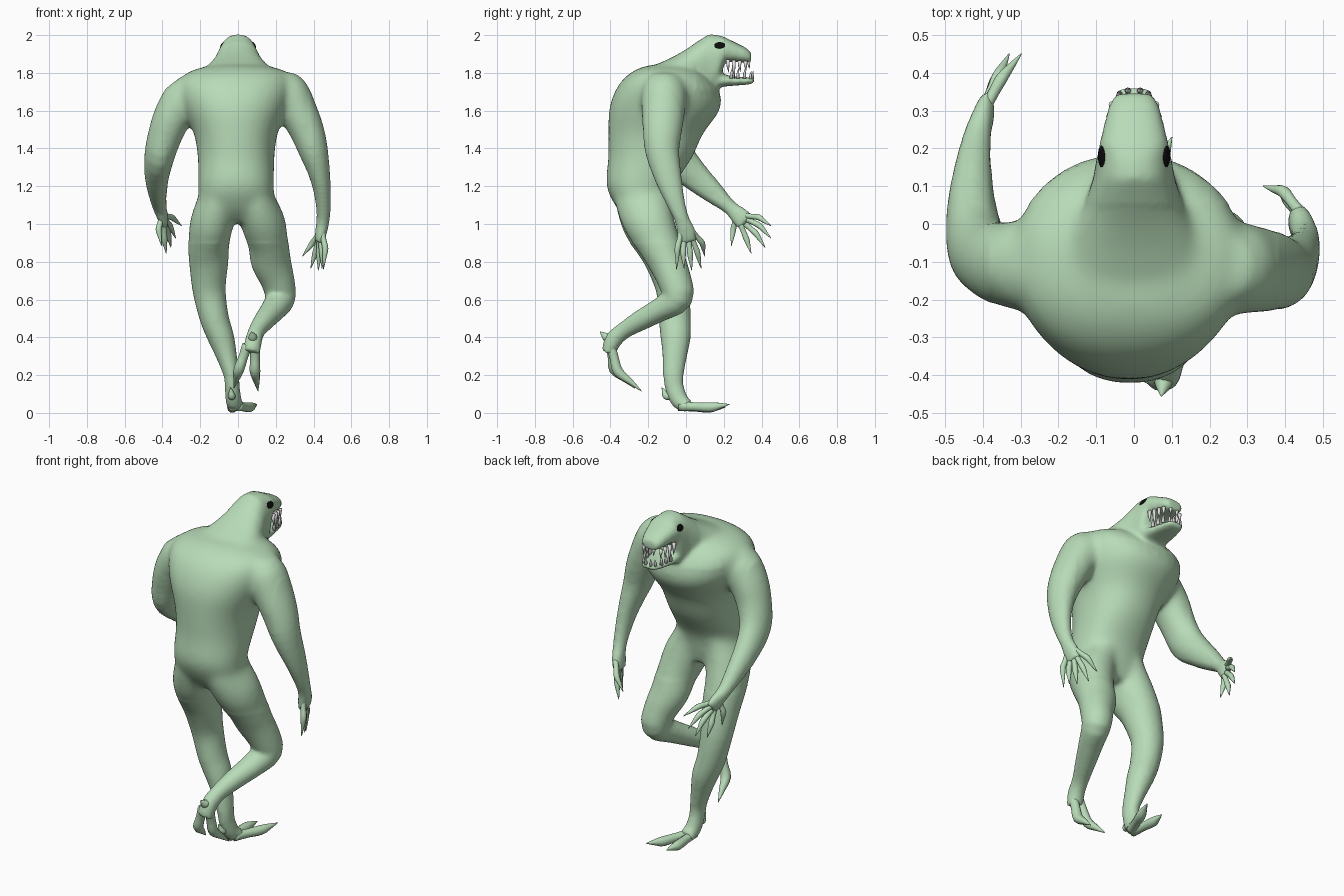
import bpy, bmesh, math
from mathutils import Vector


def material(name, rgb):
    m = bpy.data.materials.new(name)
    m.diffuse_color = (*rgb, 1)
    return m


SKIN = material("pale green skin", (0.48, 0.71, 0.48))
TOOTH = material("off white tooth", (0.75, 0.76, 0.74))
BLACK = material("black eye", (0.004, 0.004, 0.004))


def refine(rings, n=3):
    """Catmull-Rom interpolation between rings."""
    out = []
    for i in range(len(rings) - 1):
        q = [rings[min(max(i + k, 0), len(rings) - 1)] for k in (-1, 0, 1, 2)]
        for s in range(n):
            t = s / n
            out.append(tuple(0.5 * (2 * b + (c - a) * t + (2 * a - 5 * b + 4 * c - d) * t * t
                                    + (3 * b - a - 3 * c + d) * t ** 3) for a, b, c, d in zip(*q)))
    return out + [rings[-1]]


def spow(v, p):
    return math.copysign(abs(v) ** (2 / p), v)


def tube(bm, rings, normal=None, sides=32, p=2.0, curved=True):
    """Closed loft through (x, y, z, radius_x, radius_other) rings."""
    if curved:
        rings = refine(rings)
    pts = [Vector(r[:3]) for r in rings]
    loops = []
    for i, r in enumerate(rings):
        if normal:
            t = Vector(normal)
        else:
            a, b = pts[max(i - 1, 0)], pts[min(i + 1, len(pts) - 1)]
            t = (b - a).normalized()
        side = (Vector((1, 0, 0)) - t * t.x).normalized()
        up = t.cross(side)
        loop = []
        for k in range(sides):
            a = 2 * math.pi * k / sides
            co = pts[i] + side * r[3] * spow(math.cos(a), p) + up * r[4] * spow(math.sin(a), p)
            loop.append(bm.verts.new(co))
        loops.append(loop)
    for l0, l1 in zip(loops, loops[1:]):
        for k in range(sides):
            n = (k + 1) % sides
            bm.faces.new((l0[k], l0[n], l1[n], l1[k]))
    bm.faces.new(loops[0][::-1])
    bm.faces.new(loops[-1])


def finish(bm, name, mat):
    bmesh.ops.recalc_face_normals(bm, faces=bm.faces)
    me = bpy.data.meshes.new(name)
    bm.to_mesh(me)
    bm.free()
    me.materials.append(mat)
    ob = bpy.data.objects.new(name, me)
    bpy.context.collection.objects.link(ob)
    for q in me.polygons:
        q.use_smooth = True
    return ob


def digit(bm, base, mid, tip, r):
    """Finger or toe: fleshy to the knuckle, then tapering into a claw."""
    a, m, t = Vector(base), Vector(mid), Vector(tip)
    c = m.lerp(t, 0.5)
    rings = [(*a, r, r), (*a.lerp(m, 0.5), r * 0.9, r * 0.9), (*m, r, r),
             (*c, r * 0.6, r * 0.6), (*t, 0.0015, 0.0015)]
    tube(bm, rings, sides=10)


bm = bmesh.new()
# torso
tube(bm, [(0, -.2, 1.01, .12, .09), (-.01, -.228, 1.08, .19, .135), (-.01, -.243, 1.2, .2, .178),
          (-.01, -.19, 1.35, .203, .222), (-.012, -.16, 1.48, .222, .252), (-.015, -.115, 1.6, .275, .293),
          (-.015, -.1, 1.69, .305, .282), (-.01, -.1, 1.765, .3, .235), (0, -.1, 1.815, .24, .17),
          (0, -.1, 1.84, .13, .1)], normal=(0, 0, 1), p=2.2)
# neck, skull and upper jaw
tube(bm, [(0, -.24, 1.73, .24, .08), (0, -.15, 1.745, .215, .102), (0, -.06, 1.765, .185, .125),
          (0, .0, 1.782, .158, .143), (0, .05, 1.80, .132, .16), (0, .12, 1.832, .108, .172),
          (0, .17, 1.858, .1, .143), (0, .205, 1.923, .093, .066), (0, .27, 1.907, .078, .05),
          (0, .315, 1.894, .066, .041), (0, .345, 1.882, .048, .028)],
     normal=(0, 1, 0), p=2.4, curved=False)
# lower jaw
tube(bm, [(0, .1, 1.75, .085, .06), (0, .18, 1.76, .085, .037), (0, .25, 1.757, .075, .025),
          (0, .32, 1.757, .06, .02), (0, .362, 1.76, .043, .016)], normal=(0, 1, 0), p=2.4)
# arm on the +x side, hanging
tube(bm, [(.24, -.11, 1.79, .07, .075), (.26, -.115, 1.71, .11, .118), (.315, -.12, 1.6, .103, .117),
          (.365, -.125, 1.49, .092, .105), (.4, -.125, 1.38, .078, .09), (.438, -.09, 1.23, .052, .07),
          (.452, -.05, 1.1, .04, .048), (.45, -.02, 1.02, .035, .04), (.44, 0, .96, .032, .05),
          (.43, .008, .905, .024, .05)])
# arm on the -x side, reaching forward
tube(bm, [(-.25, -.1, 1.76, .065, .075), (-.275, -.11, 1.68, .11, .118), (-.34, -.105, 1.58, .103, .113),
          (-.385, -.09, 1.47, .092, .102), (-.415, -.055, 1.36, .081, .102), (-.428, .04, 1.26, .067, .08),
          (-.425, .14, 1.17, .052, .06), (-.415, .23, 1.09, .038, .039), (-.4, .28, 1.045, .03, .05),
          (-.388, .318, 1.008, .022, .053)])
# standing leg
tube(bm, [(-.09, -.235, 1.2, .09, .15), (-.115, -.225, 1.1, .107, .145), (-.14, -.198, 1.0, .115, .14),
          (-.155, -.15, .9, .109, .122), (-.155, -.11, .8, .104, .105), (-.153, -.07, .65, .088, .088),
          (-.125, -.06, .5, .077, .085), (-.09, -.055, .4, .07, .08), (-.06, -.06, .3, .055, .065),
          (-.035, -.067, .2, .041, .055), (-.03, -.06, .13, .04, .05), (-.022, -.03, .06, .043, .047),
          (-.01, .02, .035, .045, .032)])
# raised leg
tube(bm, [(.07, -.235, 1.2, .09, .15), (.1, -.225, 1.1, .107, .145), (.135, -.192, 1.0, .118, .135),
          (.16, -.145, .9, .107, .115), (.175, -.1, .8, .106, .1), (.21, -.06, .7, .09, .09),
          (.225, -.045, .61, .08, .082), (.19, -.13, .55, .069, .064), (.14, -.24, .49, .056, .055),
          (.1, -.33, .435, .045, .045), (.083, -.385, .385, .045, .047), (.07, -.41, .32, .048, .037)])
body = finish(bm, "body", SKIN)
mod = body.modifiers.new("fuse", 'REMESH')
mod.mode = 'VOXEL'
mod.voxel_size = 0.011
mod.use_smooth_shade = True
mod = body.modifiers.new("soften", 'SMOOTH')
mod.factor, mod.iterations = 0.5, 9
bpy.context.view_layer.objects.active = body
body.select_set(True)
for m in list(body.modifiers):
    bpy.ops.object.modifier_apply(modifier=m.name)

# blend shoulders, neck and hips more softly than hands, feet and jaws
trunk = body.vertex_groups.new(name="trunk")
trunk.add([v.index for v in body.data.vertices if v.co.z > .9 and abs(v.co.x) < .38
           and v.co.y < (.2 if v.co.z < 1.7 else .05)], 1, 'ADD')
mod = body.modifiers.new("blend", 'SMOOTH')
mod.factor, mod.iterations, mod.vertex_group = 0.5, 40, "trunk"
bpy.ops.object.modifier_apply(modifier=mod.name)
bpy.ops.object.shade_smooth()

# fingers
bm = bmesh.new()
for args in [((.44, .03, .965), (.395, .085, .90), (.342, .1, .83)),
             ((.432, .03, .93), (.41, .06, .85), (.385, .08, .765)),
             ((.432, .012, .93), (.43, .022, .84), (.425, .03, .755)),
             ((.436, -.01, .93), (.445, -.015, .85), (.445, -.01, .765)),
             ((.445, -.025, .96), (.462, -.045, .87), (.452, -.05, .76))]:
    digit(bm, *args, 0.016)
for args in [((-.392, .31, 1.045), (-.35, .385, 1.035), (-.298, .45, .99)),
             ((-.388, .325, 1.025), (-.36, .39, .99), (-.33, .45, .925)),
             ((-.388, .315, 1.0), (-.37, .37, .95), (-.355, .42, .875)),
             ((-.39, .29, .995), (-.39, .32, .92), (-.38, .345, .845)),
             ((-.405, .265, 1.04), (-.42, .25, .97), (-.405, .24, .885))]:
    digit(bm, *args, 0.016)
finish(bm, "fingers", SKIN)

# toes and heel spurs
bm = bmesh.new()
for args in [((-.005, -.03, .035), (.06, .13, .03), (.1, .23, .045), .027),
             ((-.025, -.04, .035), (-.03, .12, .027), (-.02, .21, .03), .027),
             ((-.03, -.06, .08), (-.033, -.105, .09), (-.04, -.128, .135), .02),
             ((.05, -.40, .36), (.005, -.38, .23), (-.022, -.27, .13), .028),
             ((.09, -.40, .36), (.09, -.36, .22), (.106, -.235, .115), .028),
             ((.08, -.37, .39), (.078, -.42, .4), (.072, -.455, .43), .024)]:
    digit(bm, *args)
finish(bm, "toes", SKIN)

# teeth: cones along both jaw edges
bm = bmesh.new()


def tooth(x, y, z, length, r):
    tube(bm, [(x, y, z, r, r), (x, y, z + length * .5, r * .7, r * .7),
              (x, y + .004, z + length, .001, .001)], sides=8, curved=False)


for s in (-1, 1):
    for i in range(4):
        y = .222 + i * .031
        tooth(s * (.077 - i * .007), y, 1.872 - i * .003, (-.07, -.1, -.06, -.05)[i], .011)
    for i in range(3):
        tooth(s * (.068 - i * .006), .24 + i * .035, 1.77, .055, .010)
    tooth(s * .022, .332, 1.868, -.045, .010)
    tooth(s * .016, .352, 1.768, .042, .009)
    tooth(s * .038, .342, 1.768, .042, .009)
finish(bm, "teeth", TOOTH)

# eyes: thin black ovals laid on the skull
for s in (-1, 1):
    target = Vector((0, .178, 1.90))
    start = Vector((s * .3, .178, 2.06))
    hit, loc, nor, _ = body.ray_cast(start, (target - start).normalized())
    bm = bmesh.new()
    bmesh.ops.create_uvsphere(bm, u_segments=20, v_segments=10, radius=1)
    eye = finish(bm, "left_eye" if s < 0 else "right_eye", BLACK)
    eye.location = loc
    eye.rotation_mode = 'QUATERNION'
    eye.rotation_quaternion = nor.to_track_quat('Z', 'Y')
    eye.scale = (.029, .019, .006)
